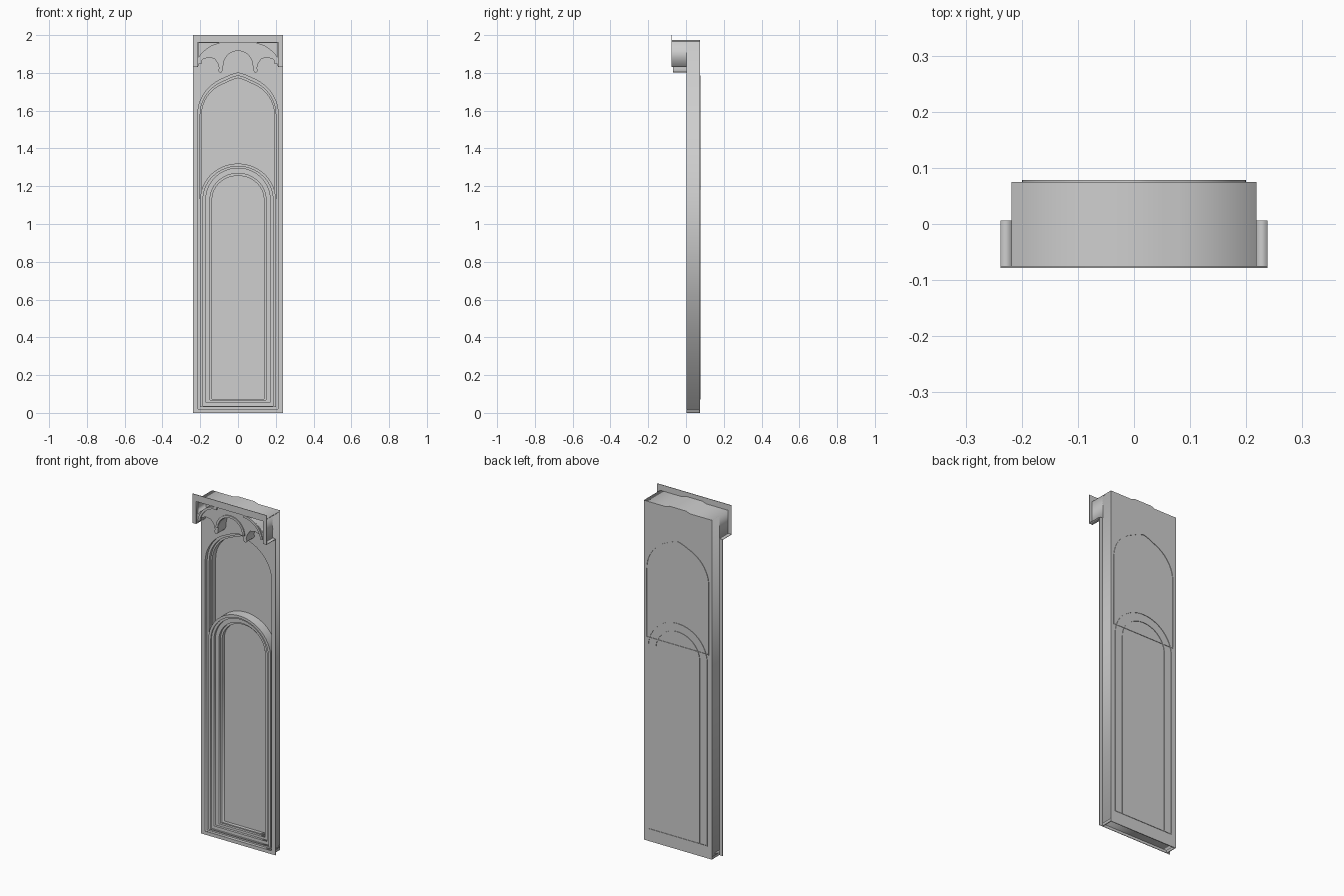
import bpy
from math import cos, sin, pi

if "Cube" in bpy.data.objects:
    bpy.data.objects.remove(bpy.data.objects["Cube"])

stone = bpy.data.materials.new("grey_stone")
stone.use_nodes = True
GREY = (0.62, 0.62, 0.62, 1)
stone.diffuse_color = GREY
stone.node_tree.nodes["Principled BSDF"].inputs["Base Color"].default_value = GREY


def prism(name, loops, y0, y1):
    """Extrude x-z outlines (first outer, then holes) from y0 back to y1."""
    curve = bpy.data.curves.new(name, "CURVE")
    curve.dimensions = "2D"
    curve.fill_mode = "BOTH"
    curve.extrude = (y1 - y0) / 2
    for pts in loops:
        spline = curve.splines.new("POLY")
        spline.points.add(len(pts) - 1)
        for p, (x, z) in zip(spline.points, pts):
            p.co = (x, z, 0, 1)
        spline.use_cyclic_u = True
    ob = bpy.data.objects.new(name, curve)
    bpy.context.collection.objects.link(ob)
    ob.rotation_euler.x = pi / 2
    ob.location.y = (y0 + y1) / 2
    bpy.ops.object.select_all(action="DESELECT")
    bpy.context.view_layer.objects.active = ob
    ob.select_set(True)
    bpy.ops.object.convert(target="MESH")
    ob = bpy.context.object
    ob.name = name
    ob.data.materials.clear()
    ob.data.materials.append(stone)
    return ob


def rect(x0, x1, z0, z1):
    return [(x0, z0), (x1, z0), (x1, z1), (x0, z1)]


def arch(w, bottom, spring, apex, tip=0.0):
    """Arched opening of half width w, with an optional small pointed tip."""
    pts = [(-w, bottom), (w, bottom)]
    for i in range(29):
        t = pi * i / 28
        x = w * cos(t)
        peak = tip * max(0, 1 - abs(x) / (0.35 * w))
        pts.append((x, spring + (apex - tip - spring) * sin(t) + peak))
    return pts


def mirrored(pts):
    return [(-x, z) for x, z in reversed(pts)]


def arc_band(cx, cz, r0, r1, a0, a1, n=16):
    ts = [a0 + (a1 - a0) * i / n for i in range(n + 1)]
    return ([(cx + r1 * cos(t), cz + r1 * sin(t)) for t in ts]
            + [(cx + r0 * cos(t), cz + r0 * sin(t)) for t in reversed(ts)])


W, EDGE, TOP, HOOD = 0.218, 0.238, 1.965, 1.83
BACK = 0.075

# Panel shell
prism("panel_body", [rect(-W, W, 0.015, TOP),
                     arch(0.213, 0.02, 1.58, 1.80, 0.015)], 0.003, BACK)
prism("back_panel", [rect(-W, W, 0, TOP)], 0.07, BACK)
prism("bottom_lip", [rect(-EDGE, EDGE, 0, 0.02)], 0.003, 0.006)
for side, s in (("left", 1), ("right", -1)):
    prism(side + "_cheek", [rect(*sorted((s * 0.214, s * W)), 0, 0.03)], 0.003, BACK)
    strip = sorted((s * W, s * EDGE))
    prism(side + "_flange", [rect(*strip, 0, HOOD)], 0.003, 0.006)
    prism(side + "_flange_return", [rect(*strip, HOOD, HOOD + 0.003)], -0.078, 0.006)

# Stepped moulding of the tall upper arch
prism("upper_arch_outer_step", [rect(-0.216, 0.216, 0.016, 1.82),
      arch(0.2, 0.035, 1.58, 1.785, 0.015)], 0.022, 0.072)
prism("upper_arch_inner_step", [rect(-0.216, 0.216, 0.016, 1.82),
      arch(0.192, 0.037, 1.58, 1.772, 0.015)], 0.038, 0.072)

# Nested mouldings of the lower arch: half width, sill, apex, front depth
steps = [(0.2, 0.035, 1.32, 0.014), (0.185, 0.037, 1.305, 0.022),
         (0.17, 0.055, 1.295, 0.036), (0.148, 0.068, 1.268, 0.05),
         (0.137, 0.074, 1.255, 0.07)]
for i, ((w, b, a, y), (w2, b2, a2, _)) in enumerate(zip(steps, steps[1:])):
    prism(f"lower_arch_step_{i + 1}",
          [arch(w, b - 0.004, 1.13, a), arch(w2, b2, 1.13, a2)], y, 0.072)

# Fine ridges on the back
for name, w, spring, apex, tip in (("upper", 0.2, 1.58, 1.785, 0.015),
                                   ("lower", 0.19, 1.13, 1.31, 0),
                                   ("inner", 0.142, 1.13, 1.262, 0)):
    start = 1.18 if name == "upper" else 0.07
    prism(f"back_{name}_ridge", [arch(w, start, spring, apex, tip),
          arch(w - 0.003, start + 0.003, spring, apex - 0.003, tip)], BACK, 0.078)

# Projecting hood: cusped tracery with corner pockets
half = [(W, TOP), (W, HOOD), (0.213, HOOD), (0.205, 1.852), (0.185, 1.872),
        (0.155, 1.882), (0.125, 1.875), (0.108, 1.852), (0.1, 1.825),
        (0.105, 1.812), (0.098, 1.802), (0.087, 1.803), (0.081, 1.815)]
lobe = [(0.078 * cos(pi * i / 16), 1.84 + 0.076 * sin(pi * i / 16)) for i in range(17)]
pocket = [(0.208, 1.958), (0.208, 1.885), (0.19, 1.908), (0.165, 1.929),
          (0.135, 1.945), (0.095, 1.958)]
prism("hood_tracery", [half + lobe + mirrored(half), pocket, mirrored(pocket)],
      -0.068, 0.004)

# Raised ribs on the tracery
prism("centre_rib", [arc_band(0, 1.84, 0.079, 0.092, 0, pi)], -0.074, -0.06)
rib = arc_band(0.085, 1.835, 0.11, 0.123, 0.12, pi / 2)
prism("left_rib", [rib], -0.074, -0.06)
prism("right_rib", [mirrored(rib)], -0.074, -0.06)

# Hood frame, side walls and cap
frame = [(-EDGE, HOOD), (-0.214, HOOD), (-0.214, 1.962), (0.214, 1.962),
         (0.214, HOOD), (EDGE, HOOD), (EDGE, 2.0), (-EDGE, 2.0)]
prism("hood_frame", [frame], -0.078, -0.075)
for side, s in (("left", 1), ("right", -1)):
    prism(side + "_hood_wall", [rect(*sorted((s * 0.214, s * W)), HOOD, TOP)], -0.077, 0.01)
prism("hood_cap", [[(-W, 1.96), (W, 1.96), (W, 1.966), (0.078, 1.966), (0.053, 1.975),
                    (-0.053, 1.975), (-0.078, 1.966), (-W, 1.966)]], -0.077, BACK)
